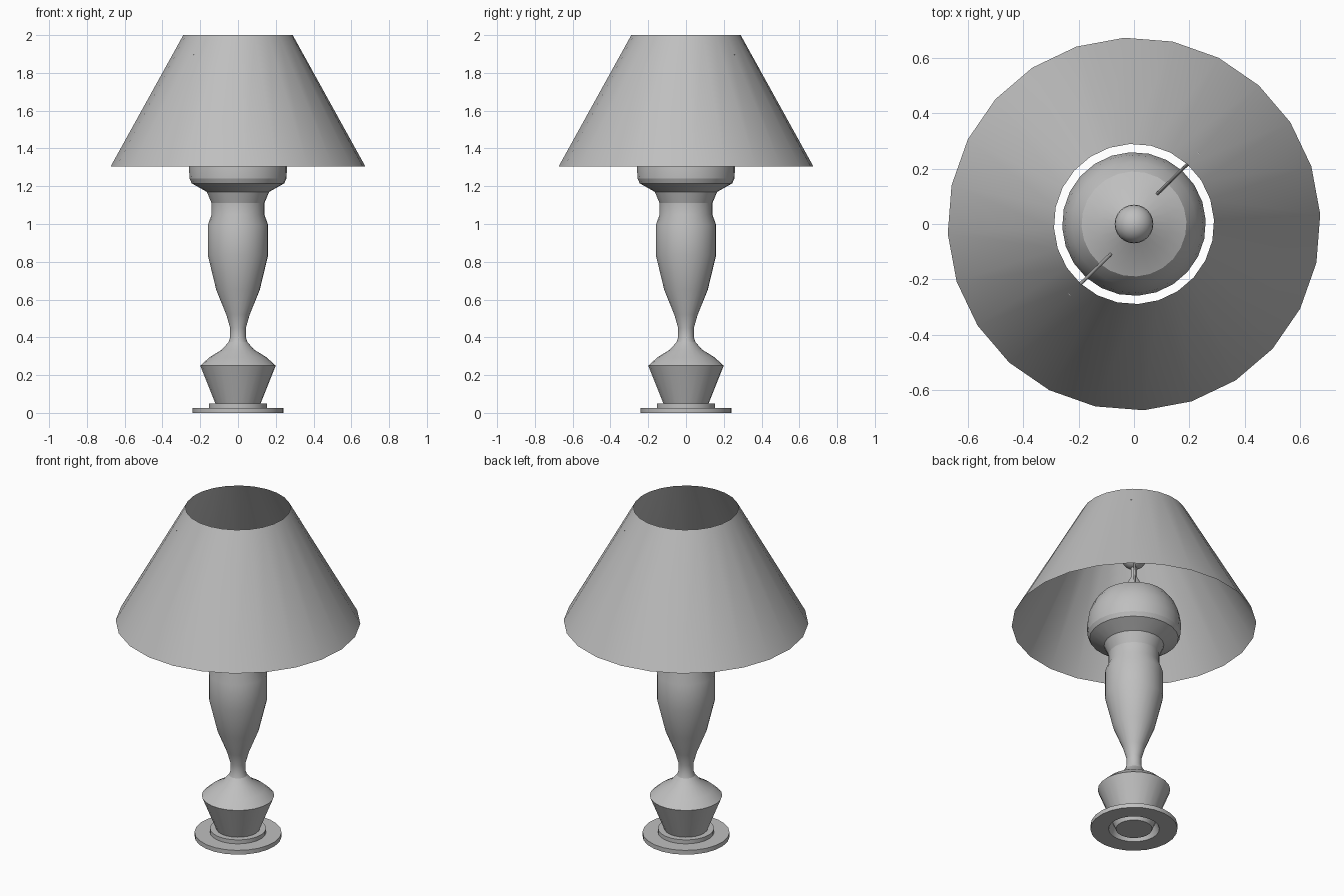
import bpy, bmesh, math
from mathutils import Vector

cube = bpy.data.objects.get("Cube")
if cube:
    bpy.data.objects.remove(cube, do_unlink=True)

SIDES = 24
TURN = math.radians(3)

grey = bpy.data.materials.new("plain_grey")
grey.use_nodes = True
colour = (0.52, 0.52, 0.52, 1)
grey.diffuse_color = colour
grey.node_tree.nodes["Principled BSDF"].inputs["Base Color"].default_value = colour


def finish(name, bm, angle):
    """Turn a bmesh into a shaded, coloured object."""
    mesh = bpy.data.meshes.new(name)
    bm.to_mesh(mesh)
    bm.free()
    mesh.materials.append(grey)
    obj = bpy.data.objects.new(name, mesh)
    bpy.context.collection.objects.link(obj)
    bpy.ops.object.select_all(action="DESELECT")
    obj.select_set(True)
    bpy.context.view_layer.objects.active = obj
    bpy.ops.object.shade_smooth_by_angle(angle=math.radians(angle))
    return obj


def lathe(name, profile, closed=False, caps=False, angle=22):
    """Revolve (radius, height) points about the z axis."""
    bm = bmesh.new()
    rings = []
    for r, z in profile:
        ring = []
        for i in range(SIDES):
            a = TURN + math.tau * i / SIDES
            ring.append(bm.verts.new((r * math.cos(a), r * math.sin(a), z)))
        rings.append(ring)
    pairs = list(zip(rings, rings[1:]))
    if closed:
        pairs.append((rings[-1], rings[0]))
    for low, high in pairs:
        for i in range(SIDES):
            j = (i + 1) % SIDES
            bm.faces.new((low[i], low[j], high[j], high[i]))
    if caps:
        bm.faces.new(rings[0][::-1])
        bm.faces.new(rings[-1])
    if closed or caps:
        bmesh.ops.recalc_face_normals(bm, faces=bm.faces)
    return finish(name, bm, angle)


# Stepped foot ring, open in the middle
lathe("foot_ring", [(0.14, 0), (0.24, 0), (0.24, 0.026), (0.155, 0.026),
                    (0.155, 0.05), (0.12, 0.05)], closed=True)

# Turned column: pot, waist, vase, collar, dome and stem
lathe("column", [
    (0.10, 0), (0.20, 0.25), (0.15, 0.295), (0.085, 0.335), (0.05, 0.375),
    (0.042, 0.40), (0.042, 0.45), (0.062, 0.52), (0.115, 0.65),
    (0.16, 0.835), (0.16, 0.995), (0.14, 1.05), (0.14, 1.11),
    (0.165, 1.17), (0.245, 1.215), (0.257, 1.24), (0.26, 1.30),
    (0.25, 1.36), (0.225, 1.42), (0.19, 1.465), (0.13, 1.49),
    (0.05, 1.54), (0.018, 1.60), (0.014, 1.70)], caps=True)

# Open conical shade
lathe("shade", [(0.675, 1.305), (0.29, 2.0)], angle=30)

# Round knob on the stem
bm = bmesh.new()
bmesh.ops.create_uvsphere(bm, u_segments=SIDES, v_segments=12, radius=0.07)
bmesh.ops.translate(bm, verts=bm.verts, vec=(0, 0, 1.73))
finish("knob", bm, 40)

# Two thin struts from the dome to the shade
for side, name in ((1, "back_strut"), (-1, "front_strut")):
    start = Vector((0.08 * side, 0.105 * side, 1.47))
    end = Vector((0.232 * side, 0.254 * side, 1.90))
    bm = bmesh.new()
    bmesh.ops.create_cone(bm, cap_ends=True, segments=8, radius1=0.006,
                          radius2=0.006, depth=(end - start).length)
    strut = finish(name, bm, 50)
    strut.location = (start + end) / 2
    strut.rotation_euler = (end - start).to_track_quat("Z", "Y").to_euler()
